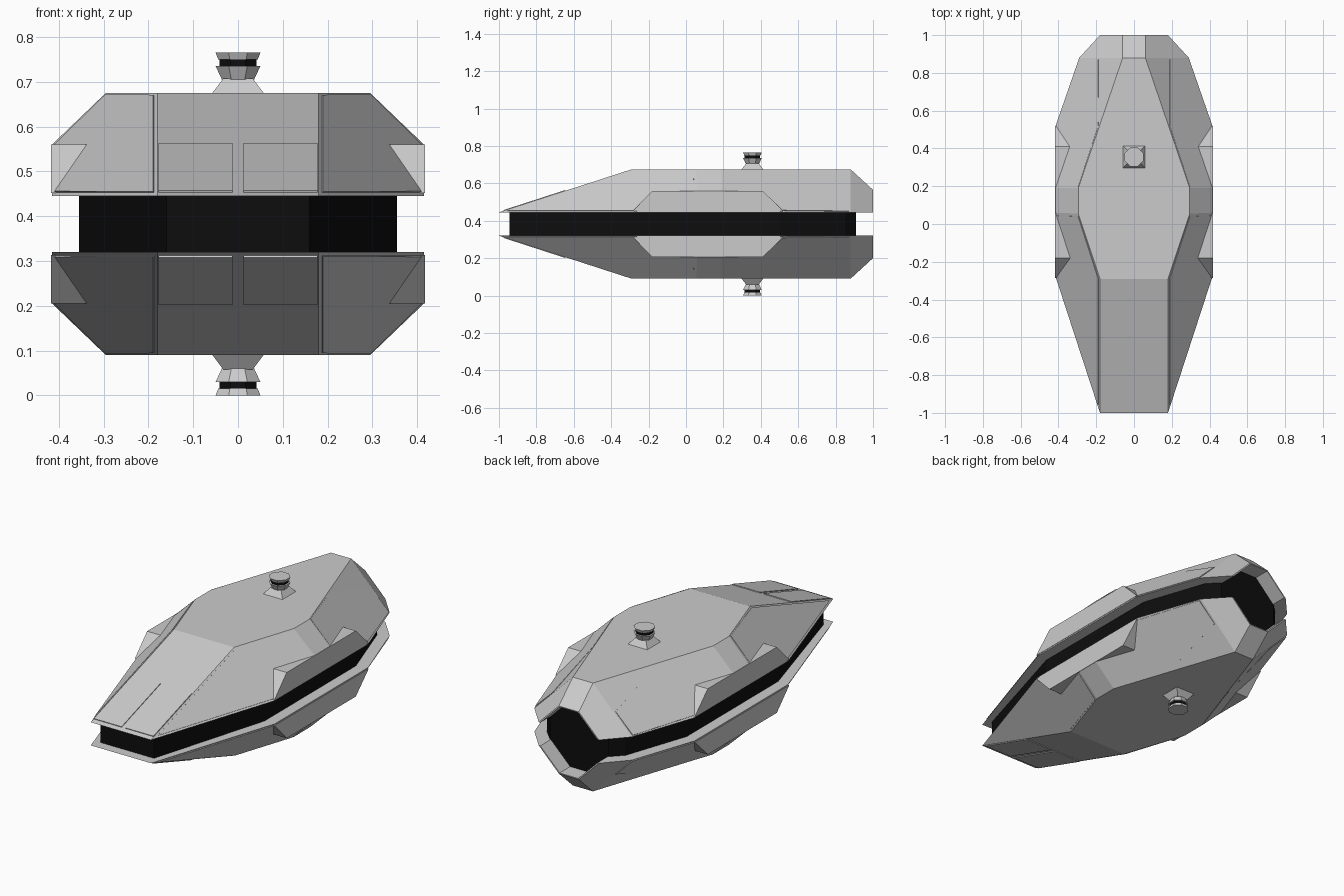
import bpy, bmesh, math
from mathutils import Vector

if "Cube" in bpy.data.objects:
    bpy.data.objects.remove(bpy.data.objects["Cube"])

MID = 0.3825   # height of the plane the two hull halves mirror about

black = bpy.data.materials.new("black")
black.diffuse_color = (0.004, 0.004, 0.004, 1)
black.use_nodes = True
black.node_tree.nodes["Principled BSDF"].inputs["Base Color"].default_value = black.diffuse_color


def add(name, bm, axes=(False, False, True), mat=None):
    """Turn a bmesh into an object with a mirror about the mid plane."""
    me = bpy.data.meshes.new(name)
    bmesh.ops.recalc_face_normals(bm, faces=bm.faces)
    for v in bm.verts:
        v.co.z -= MID
    bm.to_mesh(me)
    bm.free()
    ob = bpy.data.objects.new(name, me)
    bpy.context.collection.objects.link(ob)
    ob.location.z = MID
    if mat:
        me.materials.append(mat)
    if any(axes):
        m = ob.modifiers.new("mirror", 'MIRROR')
        m.use_axis = axes
        m.use_mirror_merge = False
    return ob


def convex(points):
    bm = bmesh.new()
    for p in points:
        bm.verts.new(p)
    r = bmesh.ops.convex_hull(bm, input=bm.verts)
    junk = {g for g in r["geom_interior"] + r["geom_unused"]
            if isinstance(g, bmesh.types.BMVert)}
    bmesh.ops.delete(bm, geom=list(junk), context='VERTS')
    bmesh.ops.dissolve_limit(bm, angle_limit=math.radians(3),
                             verts=bm.verts, edges=bm.edges)
    return bm


def both(points):
    return [(s * x, y, z) for x, y, z in points for s in (1, -1)]


def panel(name, pts, lift=0.004):
    """Thin plate raised from a sloped face, repeated on all four sides."""
    pts = [Vector(p) for p in pts]
    n = (pts[1] - pts[0]).cross(pts[2] - pts[0]).normalized()
    if n.z < 0:
        n = -n
    add(name, convex([p - n * 0.006 for p in pts] + [p + n * lift for p in pts]),
        (True, False, True))


# faceted hull shell
hull = add("hull", convex(both([
    (.18, -1, .445), (.415, -.28, .445), (.415, .52, .445), (.29, .88, .445),
    (.18, 1, .445), (.18, -.29, .675), (.295, .055, .675), (.295, .19, .675),
    (.06, .88, .675), (.415, .06, .56), (.415, .19, .56), (.06, 1, .565)])),
    (False, False, False))


# rear opening cut from the hull
def octagon(y0, y1):
    return convex(both([(x, y, MID + s * z) for x, z in ((.055, .178), (.175, .058))
                        for s in (1, -1) for y in (y0, y1)]))


cutter = add("opening_cutter", octagon(.90, 1.2), (False, False, False))
cutter.hide_render = True
b = hull.modifiers.new("opening", 'BOOLEAN')
b.operation, b.solver, b.object = 'DIFFERENCE', 'EXACT', cutter
bpy.context.view_layer.objects.active = hull
bpy.ops.object.modifier_apply(modifier="opening")
bpy.data.objects.remove(cutter)
m = hull.modifiers.new("mirror", 'MIRROR')
m.use_axis = (False, False, True)
m.use_mirror_merge = False

# black core between the halves, and the black wall inside the opening
add("core", convex(both([(x, y, z) for z in (.318, .447) for x, y in (
    (.16, -.945), (.355, -.28), (.355, .5), (.235, .85), (.175, .91))])),
    (False, False, False), black)
add("opening_wall", octagon(.89, .91), (False, False, False), black)


# side armour panels
def front_z(x, y):
    return .445 + .324 * (y + 1) - .9787 * (x - .18) * 1.014


def rear_z(x, y):
    return .445 - .3333 * (y - .52) - .97 * (x - .415)


panel("front_side_panel", [(x, y, front_z(x, y)) for x, y in (
    (.187, -.29), (.413, -.262), (.187, -.955), (.413, .045), (.293, .04))])
panel("rear_side_panel", [(x, y, rear_z(x, y)) for x, y in (
    (.187, .52), (.293, .195), (.413, .195), (.413, .50), (.29, .87), (.187, .87))])

# nose plates
panel("nose_plate", [(x, y, .445 + .324 * (y + 1)) for x in (.012, .178)
                     for y in (-.975, -.645)])

# bevelled side pods
add("side_pod", convex([(x, y, z) for x in (.31, .417) for y, z in (
    (-.285, .452), (-.18, .56), (.41, .56), (.52, .452))]), (True, False, True))


# turret knobs on top and bottom
def ring(sides, half, z):
    r = half / math.cos(math.pi / sides)
    return [(r * math.cos(a), .355 + r * math.sin(a), z)
            for a in (math.tau * (i + .5) / sides for i in range(sides))]


for name, sides, r0, z0, r1, z1, mat in (
        ("knob_base", 4, .058, .674, .033, .707, None),
        ("knob_collar", 8, .036, .705, .050, .735, None),
        ("knob_band", 8, .041, .733, .041, .752, black),
        ("knob_cap", 8, .044, .750, .050, .765, None)):
    pts = ring(sides, r0, z0) + ring(sides, r1, z1)
    add(name, convex(pts), mat=mat)
